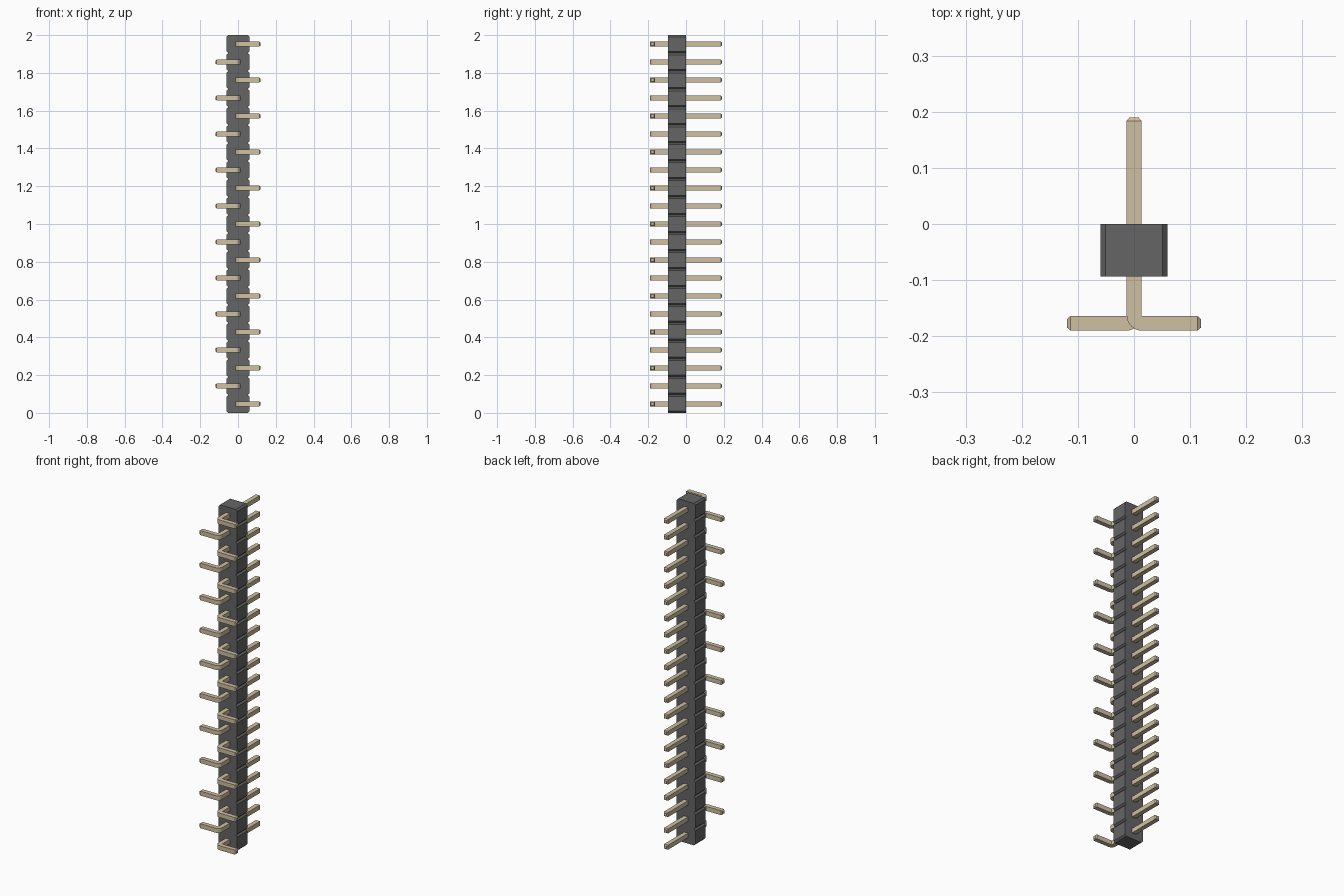
import bpy, bmesh, math

if "Cube" in bpy.data.objects:
    bpy.data.objects.remove(bpy.data.objects["Cube"])

N = 21                 # number of pins
PITCH = 2.0 / N
H = 0.013              # half pin thickness
CH = 0.009             # housing chamfer
TIP = 0.006            # tip taper length
INSET = 0.005          # tip taper inset
BACK, FRONT, SIDE = 0.19, -0.19, 0.119


def material(name, color):
    m = bpy.data.materials.new(name)
    m.diffuse_color = (*color, 1)
    m.use_nodes = True
    m.node_tree.nodes["Principled BSDF"].inputs["Base Color"].default_value = m.diffuse_color
    return m


def mesh_from(bm, name, mat):
    bmesh.ops.recalc_face_normals(bm, faces=bm.faces)
    me = bpy.data.meshes.new(name)
    bm.to_mesh(me)
    bm.free()
    me.materials.append(mat)
    return me


def add_object(name, me):
    ob = bpy.data.objects.new(name, me)
    bpy.context.collection.objects.link(ob)
    return ob


plastic = material("dark_plastic", (0.13, 0.13, 0.13))
metal = material("pin_metal", (0.63, 0.53, 0.36))

# Housing: notched outline in the x-z plane, extruded along y
right = []
for i in range(N):
    z0, z1 = i * PITCH, (i + 1) * PITCH
    right += [(0.06 - CH, z0), (0.06, z0 + CH), (0.06, z1 - CH)]
right.append((0.06 - CH, 2.0))
outline = right + [(-x, z) for x, z in reversed(right)]
bm = bmesh.new()
face = bm.faces.new([bm.verts.new((x, -0.094, z)) for x, z in outline])
ext = bmesh.ops.extrude_face_region(bm, geom=[face])
bmesh.ops.translate(bm, vec=(0, 0.094, 0),
                    verts=[v for v in ext["geom"] if isinstance(v, bmesh.types.BMVert)])
add_object("housing", mesh_from(bm, "housing", plastic))


# Bent pin: square section swept round a tight bend, tapered tips
def pin_mesh(name, s):
    r = 0.001
    cx, cy = H + r, FRONT + 2 * H + r          # bend pivot
    h = H - INSET
    sections = [((-h, BACK), (h, BACK), h),
                ((-H, BACK - TIP), (H, BACK - TIP), H)]
    for k in range(9):
        a = math.pi + k * math.pi / 16
        c, d = math.cos(a), math.sin(a)
        R = r + 2 * H
        sections.append(((cx + R * c, cy + R * d), (cx + r * c, cy + r * d), H))
    ym = FRONT + H
    sections += [((SIDE - TIP, ym - H), (SIDE - TIP, ym + H), H),
                 ((SIDE, ym - h), (SIDE, ym + h), h)]
    bm = bmesh.new()
    rings = []
    for (ax, ay), (bx, by), t in sections:
        rings.append([bm.verts.new(p) for p in (
            (s * ax, ay, -t), (s * bx, by, -t), (s * bx, by, t), (s * ax, ay, t))])
    for p, q in zip(rings, rings[1:]):
        for j in range(4):
            k = (j + 1) % 4
            bm.faces.new((p[j], p[k], q[k], q[j]))
    bm.faces.new(rings[0])
    bm.faces.new(rings[-1])
    return mesh_from(bm, name, metal)


# Pins alternate right and left along the strip
meshes = [pin_mesh("pin_right", 1), pin_mesh("pin_left", -1)]
pins = []
for i in range(N):
    pin = add_object(f"{meshes[i % 2].name}_{i + 1}", meshes[i % 2])
    pin.location.z = (i + 0.5) * PITCH
    pins.append(pin)

# Smooth only the rounded bends
for me in meshes:
    me.shade_smooth()
    me.set_sharp_from_angle(angle=math.radians(30))
